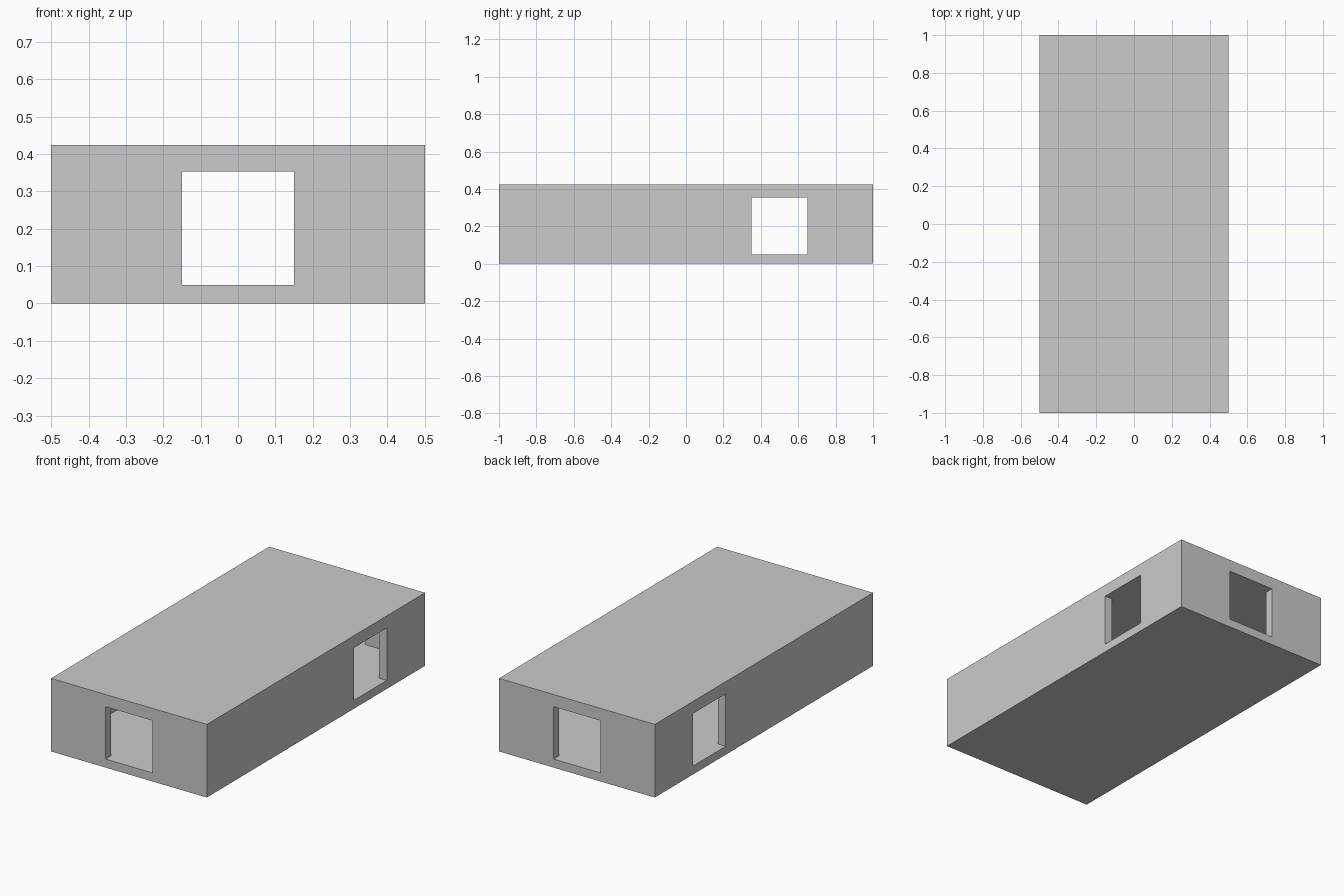
import bpy, bmesh

if "Cube" in bpy.data.objects:
    bpy.data.objects.remove(bpy.data.objects["Cube"])

W, L, H = 0.5, 1.0, 0.424      # half width, half length, height
WALL = 0.05                    # wall thickness
FLOOR, CEILING = 0.049, 0.353  # inner floor and ceiling levels
DOOR = 0.15                    # half opening width
SIDE_Y = 0.5                   # centre of the side openings
OUT = 0.1                      # how far the cutter pokes out of the walls


def prism(name, outline, z0, z1):
    """Extrude a flat outline from z0 to z1."""
    bm = bmesh.new()
    face = bm.faces.new([bm.verts.new((x, y, z0)) for x, y in outline])
    top = bmesh.ops.extrude_face_region(bm, geom=[face])["geom"]
    bmesh.ops.translate(bm, vec=(0, 0, z1 - z0),
                        verts=[v for v in top if isinstance(v, bmesh.types.BMVert)])
    bmesh.ops.recalc_face_normals(bm, faces=bm.faces)
    mesh = bpy.data.meshes.new(name)
    bm.to_mesh(mesh)
    bm.free()
    obj = bpy.data.objects.new(name, mesh)
    bpy.context.collection.objects.link(obj)
    return obj


# Solid block for the building
building = prism("building_shell", [(-W, -L), (W, -L), (W, L), (-W, L)], 0, H)

# Right half of the floor plan: room with front, side and back openings
xi, yi = W - WALL, L - WALL
half = [(DOOR, -L - OUT), (DOOR, -yi), (xi, -yi),
        (xi, SIDE_Y - DOOR), (W + OUT, SIDE_Y - DOOR),
        (W + OUT, SIDE_Y + DOOR), (xi, SIDE_Y + DOOR),
        (xi, yi), (DOOR, yi), (DOOR, L + OUT)]
plan = half + [(-x, y) for x, y in reversed(half)]
cutter = prism("room_cutter", plan, FLOOR, CEILING)

# Hollow out the room and all four openings in one cut
cut = building.modifiers.new("hollow", "BOOLEAN")
cut.operation = "DIFFERENCE"
cut.solver = "EXACT"
cut.object = cutter
cutter.hide_render = True
cutter.hide_set(True)
